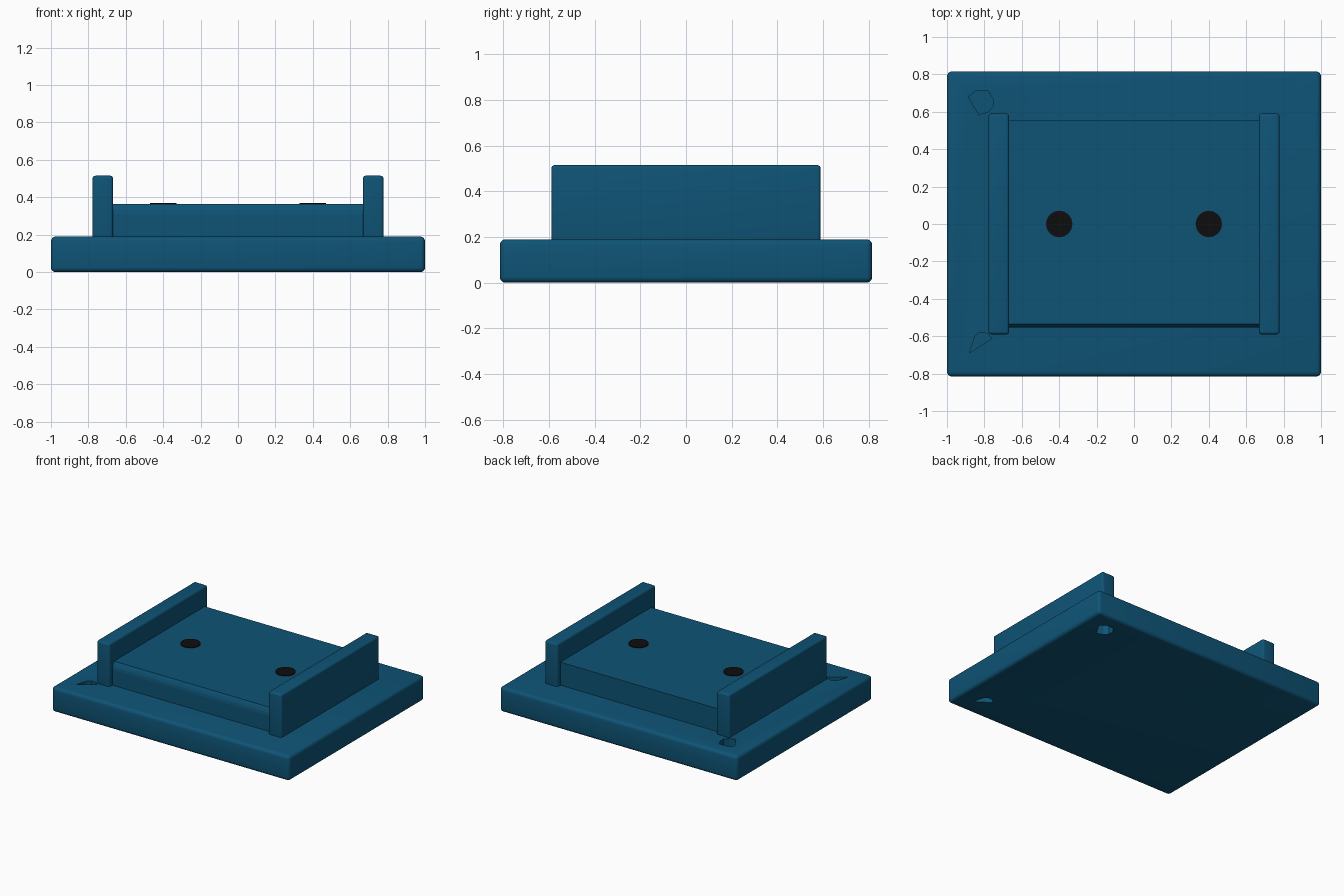
import bpy, bmesh, math
from mathutils import Matrix, Vector

if "Cube" in bpy.data.objects:
    bpy.data.objects.remove(bpy.data.objects["Cube"], do_unlink=True)


def material(name, rgb):
    m = bpy.data.materials.new(name)
    m.use_nodes = True
    m.diffuse_color = (*rgb, 1)
    bsdf = m.node_tree.nodes["Principled BSDF"]
    bsdf.inputs["Base Color"].default_value = (*rgb, 1)
    bsdf.inputs["Roughness"].default_value = 0.6
    return m


BLUE = material("deep blue", (0.0045, 0.088, 0.182))
BLACK = material("black", (0.004, 0.004, 0.004))


def finish(bm, name, mat, smooth=True):
    bmesh.ops.recalc_face_normals(bm, faces=bm.faces)
    me = bpy.data.meshes.new(name)
    bm.to_mesh(me)
    bm.free()
    me.materials.append(mat)
    ob = bpy.data.objects.new(name, me)
    bpy.context.collection.objects.link(ob)
    if smooth:
        bpy.ops.object.select_all(action='DESELECT')
        ob.select_set(True)
        bpy.context.view_layer.objects.active = ob
        bpy.ops.object.shade_smooth_by_angle(angle=math.radians(35))
    return ob


def rounded_box(name, lo, hi, radius):
    lo, hi = Vector(lo), Vector(hi)
    bm = bmesh.new()
    bmesh.ops.create_cube(bm, size=1)
    bmesh.ops.scale(bm, vec=hi - lo, verts=bm.verts)
    bmesh.ops.translate(bm, vec=(lo + hi) / 2, verts=bm.verts)
    bmesh.ops.bevel(bm, geom=bm.edges[:], offset=radius, segments=4,
                    profile=0.5, affect='EDGES')
    return finish(bm, name, BLUE)


def extrude(name, points, offset, smooth=False):
    bm = bmesh.new()
    face = bm.faces.new([bm.verts.new(p) for p in points])
    ext = bmesh.ops.extrude_face_region(bm, geom=[face])
    verts = [v for v in ext["geom"] if isinstance(v, bmesh.types.BMVert)]
    bmesh.ops.translate(bm, vec=offset, verts=verts)
    return finish(bm, name, BLUE, smooth)


# Base slab
base = rounded_box("base_slab", (-1, -0.815, 0), (1, 0.815, 0.19), 0.025)

# Corner recesses: open above on the right side, open below on the left side
back_shape = [(0.885, 0.68), (0.85, 0.71), (0.78, 0.71), (0.755, 0.67),
              (0.755, 0.63), (0.78, 0.60), (0.83, 0.585)]
front_shape = [(0.88, -0.69), (0.85, -0.60), (0.825, -0.58),
               (0.785, -0.585), (0.76, -0.61)]
for shape in (back_shape, front_shape):
    for side, z in ((-1, 0.01), (1, -0.05)):
        cutter = extrude("recess_cutter", [(side * x, y, z) for x, y in shape], (0, 0, 0.23))
        cutter.hide_render = True
        mod = base.modifiers.new("recess", 'BOOLEAN')
        mod.operation = 'DIFFERENCE'
        mod.solver = 'EXACT'
        mod.object = cutter
        bpy.context.view_layer.objects.active = base
        bpy.ops.object.modifier_apply(modifier=mod.name)
        bpy.data.objects.remove(cutter, do_unlink=True)

# Side walls
for side, label in ((1, "left"), (-1, "right")):
    x0, x1 = sorted((side * 0.668, side * 0.778))
    rounded_box(label + "_wall", (x0, -0.59, 0.17), (x1, 0.59, 0.515), 0.015)

# Raised centre block with a faceted front top edge
profile = [(0.555, 0.18), (0.555, 0.365), (-0.535, 0.365), (-0.545, 0.345),
           (-0.551, 0.328), (-0.554, 0.307), (-0.554, 0.18)]
extrude("centre_block", [(-0.675, y, z) for y, z in profile], (1.35, 0, 0))

# Black round spots on the centre block
for side, label in ((1, "left"), (-1, "right")):
    bm = bmesh.new()
    bmesh.ops.create_cone(bm, cap_ends=True, segments=16, radius1=0.071,
                          radius2=0.071, depth=0.009,
                          matrix=Matrix.Translation((side * 0.4, 0, 0.3655)))
    finish(bm, label + "_spot", BLACK, False)
